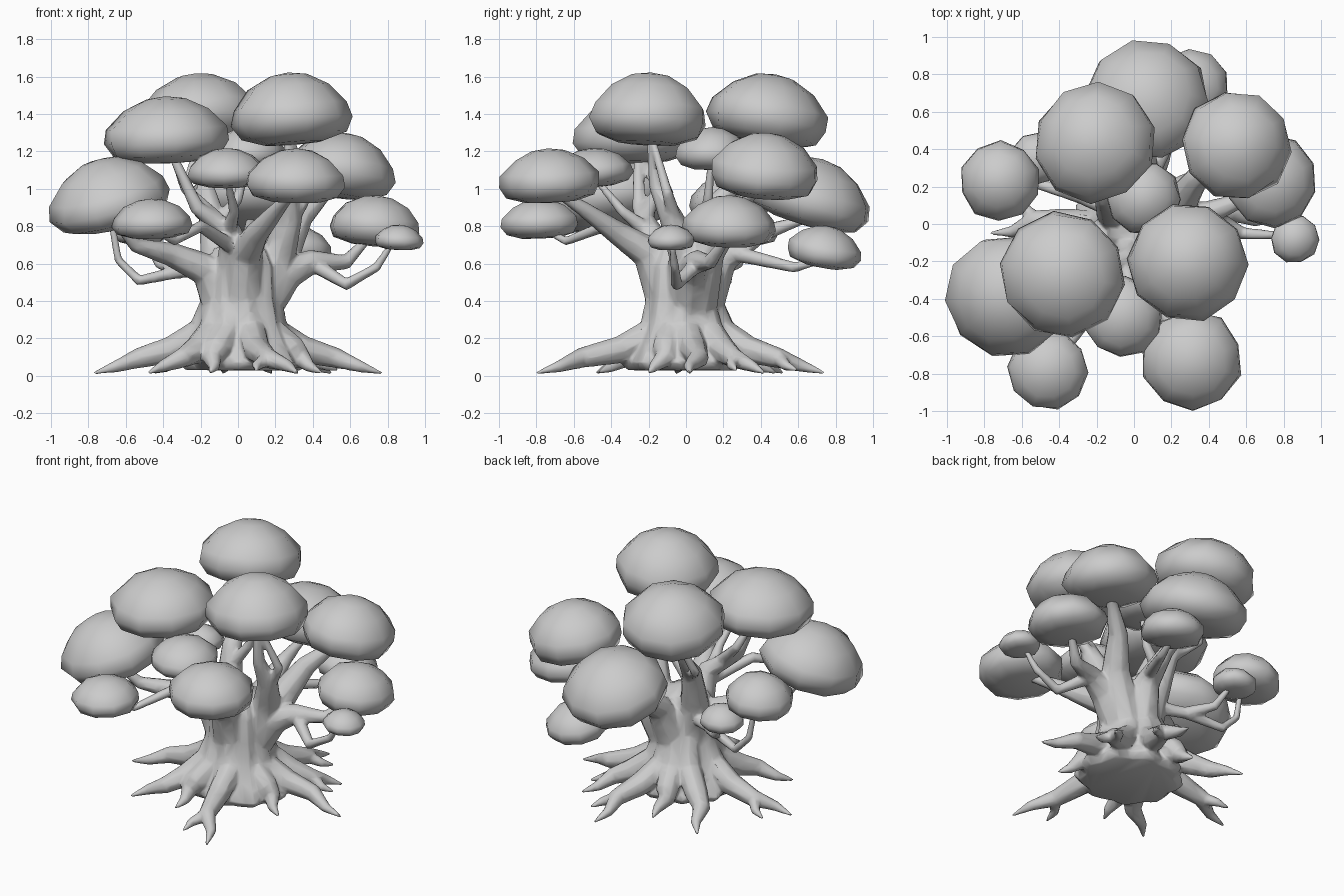
import bpy, bmesh, math, random
from mathutils import Vector, Matrix

if "Cube" in bpy.data.objects:
    bpy.data.objects.remove(bpy.data.objects["Cube"])

random.seed(4)


def select(obs):
    bpy.ops.object.select_all(action='DESELECT')
    for ob in obs:
        ob.select_set(True)
    bpy.context.view_layer.objects.active = obs[0]


def smooth(ob, angle):
    select([ob])
    bpy.ops.object.shade_smooth_by_angle(angle=math.radians(angle))


def lathe(name, rings, n, radius_fn):
    """Closed surface of stacked rings; zero radius makes a pole."""
    bm = bmesh.new()
    loops = []
    for r, z in rings:
        if r == 0:
            loops.append([bm.verts.new((0, 0, z))] * n)
            continue
        angles = [2 * math.pi * k / n for k in range(n)]
        loops.append([bm.verts.new(Matrix.Rotation(a, 3, 'Z') @ Vector((radius_fn(r, a), 0, z)))
                      for a in angles])
    for lo, hi in zip(loops, loops[1:]):
        for k in range(n):
            j = (k + 1) % n
            bm.faces.new(dict.fromkeys((lo[k], lo[j], hi[j], hi[k])))
    me = bpy.data.meshes.new(name)
    bm.to_mesh(me)
    bm.free()
    ob = bpy.data.objects.new(name, me)
    bpy.context.collection.objects.link(ob)
    return ob


def tubes(name, paths):
    """Tapered eight-sided tubes; each path is a list of (point, radius)."""
    cu = bpy.data.curves.new(name, 'CURVE')
    cu.dimensions = '3D'
    cu.bevel_depth = 1
    cu.bevel_resolution = 2
    cu.use_fill_caps = True
    for path in paths:
        sp = cu.splines.new('POLY')
        sp.points.add(len(path) - 1)
        for p, (co, r) in zip(sp.points, path):
            p.co = (*co, 1)
            p.radius = r
    ob = bpy.data.objects.new(name, cu)
    bpy.context.collection.objects.link(ob)
    select([ob])
    bpy.ops.object.convert(target='MESH')
    return bpy.context.object


def taper(points, r0, r1, power):
    n = len(points) - 1
    return [(p, r1 + (r0 - r1) * (1 - i / n) ** power) for i, p in enumerate(points)]


# trunk: flared, ridged column
trunk = lathe("trunk", [(0, .03), (.3, .03), (.34, .07), (.275, .18), (.23, .28), (.2, .42),
                        (.195, .58), (.15, .68), (0, .73)], 27,
              lambda r, a: r * (1 + .07 * math.cos(9 * a + .5)))
trunk.data.transform(Matrix.Translation((.02, -.02, 0)) @ Matrix.Diagonal((1, .93, 1, 1)))

# roots: wavy spikes flowing out of the trunk, the long ones forked
roots = []
tips = [(.32, -.8), (.77, .02), (.18, .74), (-.48, -.48), (-.77, -.05),
        (-.45, .52), (.5, .42), (.45, -.2), (-.15, -.47), (-.08, .48)]
up = Vector((0, 0, 1))
for i, tip in enumerate(tips):
    d = Vector((*tip, 0))
    L = d.length
    d.normalize()
    side = Vector((-d.y, d.x, 0)) * (.07 if i % 2 else -.07) * L
    path = [(d * .12 + up * .42, .07), (d * .19 + up * .24, .08),
            (d * (.25 + .13 * L) + side * .6 + up * .14, .075),
            (d * (.62 * L + .05) + side + up * .095, .055),
            (d * .85 * L + up * .05, .032), (d * L + up * .015, .008)]
    roots.append(path)
    if L > .6 and i % 2 == 0:
        k = path[3][0]
        roots.append([(k, .045), (k + d * .06 + side * 1.5 - up * .04, .028),
                      (k + d * .13 + side * 2 - up * .065, .008)])
roots = tubes("roots", roots)

# foliage clumps: x, y, radius, bottom z, top z, outward tilt
clumps = dict(
    back_left_top=(-.21, .44, .325, 1.2, 1.63, .2), front_right_top=(.285, -.2, .32, 1.22, 1.63, -.1),
    front_left_top=(-.38, -.27, .335, 1.13, 1.5, .05), back_right=(.55, .42, .295, .93, 1.31, .15),
    back=(.07, .67, .335, .75, 1.19, .3), left=(-.69, -.39, .33, .74, 1.19, .3),
    front=(.31, -.73, .27, .92, 1.22, .05), front_low=(-.46, -.78, .215, .73, .95, .05),
    back_left=(-.72, .23, .215, .81, 1.08, .1), right=(.735, .23, .25, .68, .97, .1),
    right_small=(.86, -.08, .13, .67, .81, .05), middle=(.05, .14, .2, 1.1, 1.33, 0),
    front_middle=(-.06, -.5, .215, 1, 1.22, .08), back_low=(.31, .74, .2, .56, .81, .2),
    back_left_small=(-.52, .35, .14, .7, .86, .05))
PROFILE = [(0, 0), (.5, .02), (.88, .12), (1, .32), (.96, .53), (.68, .8), (.32, .96), (0, 1)]
for name, (x, y, r, z0, z1, tilt) in clumps.items():
    h = (z1 - z0) * (1 - .55 * abs(tilt))
    ob = lathe("foliage_" + name, [(p * r, (q - .42) * h) for p, q in PROFILE], 10,
               lambda q, a: q * random.uniform(.97, 1.03))
    axis = Vector((-y, x, 0)).normalized()
    ob.data.transform(Matrix.Rotation(tilt, 4, axis) @ Matrix.Rotation(random.uniform(0, 6), 4, 'Z'))
    zs = [v.co.z for v in ob.data.vertices]
    ob.location = (x, y, (z0 + z1) / 2 - (min(zs) + max(zs)) / 2)
    smooth(ob, 60)


def clump_base(name):
    x, y, r, z0, z1, t = clumps[name]
    return Vector((x * .95, y * .95, z0 + .2 * (z1 - z0)))


# main limbs: from the trunk core, through the bends, into a clump
limbs = dict(
    back_left_top=[(-.11, .06, .65), (-.15, .15, .9), (-.18, .28, 1.05)],
    front_left_top=[(-.02, -.13, .62), (-.04, -.19, .77), (-.22, -.25, .9)],
    front_right_top=[(.22, 0, .65), (.28, -.08, .85), (.27, -.16, 1.02)],
    back_right=[(.25, .12, .67), (.34, .25, .85), (.46, .34, .97)],
    left=[(-.17, -.07, .57), (-.36, -.15, .65), (-.55, -.28, .7)],
    right=[(.27, .03, .56), (.4, .06, .61), (.58, .13, .61)],
    back=[(.06, .2, .63), (.07, .4, .76)], front=[(.04, -.2, .66), (.1, -.36, .76), (.22, -.56, .9)])
limbs = tubes("limbs", [taper([(b[0][0] * .4, b[0][1] * .4, .36)] + b + [clump_base(n)], .125, .022, 1.25)
                        for n, b in limbs.items()])

# twigs: from a limb, through drooping bends, into a clump
twigs = [
    ("back_left", [(-.1, .07, .57), (-.3, .15, .56), (-.53, .22, .51), (-.64, .23, .62)]),
    ("back_left_small", [(-.3, .15, .56), (-.42, .28, .6)]),
    ("right_small", [(.4, .06, .6), (.58, -.05, .49), (.74, -.06, .58)]),
    ("front_low", [(0, -.17, .67), (-.2, -.44, .8), (-.34, -.64, .72)]),
    ("front_middle", [(-.05, -.2, .77), (-.02, -.34, .88)]),
    ("back_low", [(.08, .24, .66), (.26, .58, .58)]),
    ("middle", [(-.13, .1, .78), (0, .12, .95)]),
    ("front_right_top", [(.27, -.05, .8), (.38, -.1, .98)]),
    ("back_left_top", [(-.15, .15, .9), (-.28, .3, 1)]),
    ("front_left_top", [(-.12, -.22, .84), (-.28, -.15, 1)])]
twigs = tubes("twigs", [taper(b + [clump_base(n)], .045, .017, 1.2) for n, b in twigs])

# fuse all the wood into one skin, then thin it out to low-poly
select([trunk, roots, limbs, twigs])
bpy.ops.object.join()
wood = bpy.context.object
wood.name = "trunk_and_branches"
fuse = wood.modifiers.new("fuse", 'REMESH')
fuse.mode = 'VOXEL'
fuse.voxel_size = .01
soften = wood.modifiers.new("soften", 'SMOOTH')
soften.iterations = 4
thin = wood.modifiers.new("thin", 'DECIMATE')
thin.ratio = .08
bpy.ops.object.convert(target='MESH')
smooth(wood, 60)
